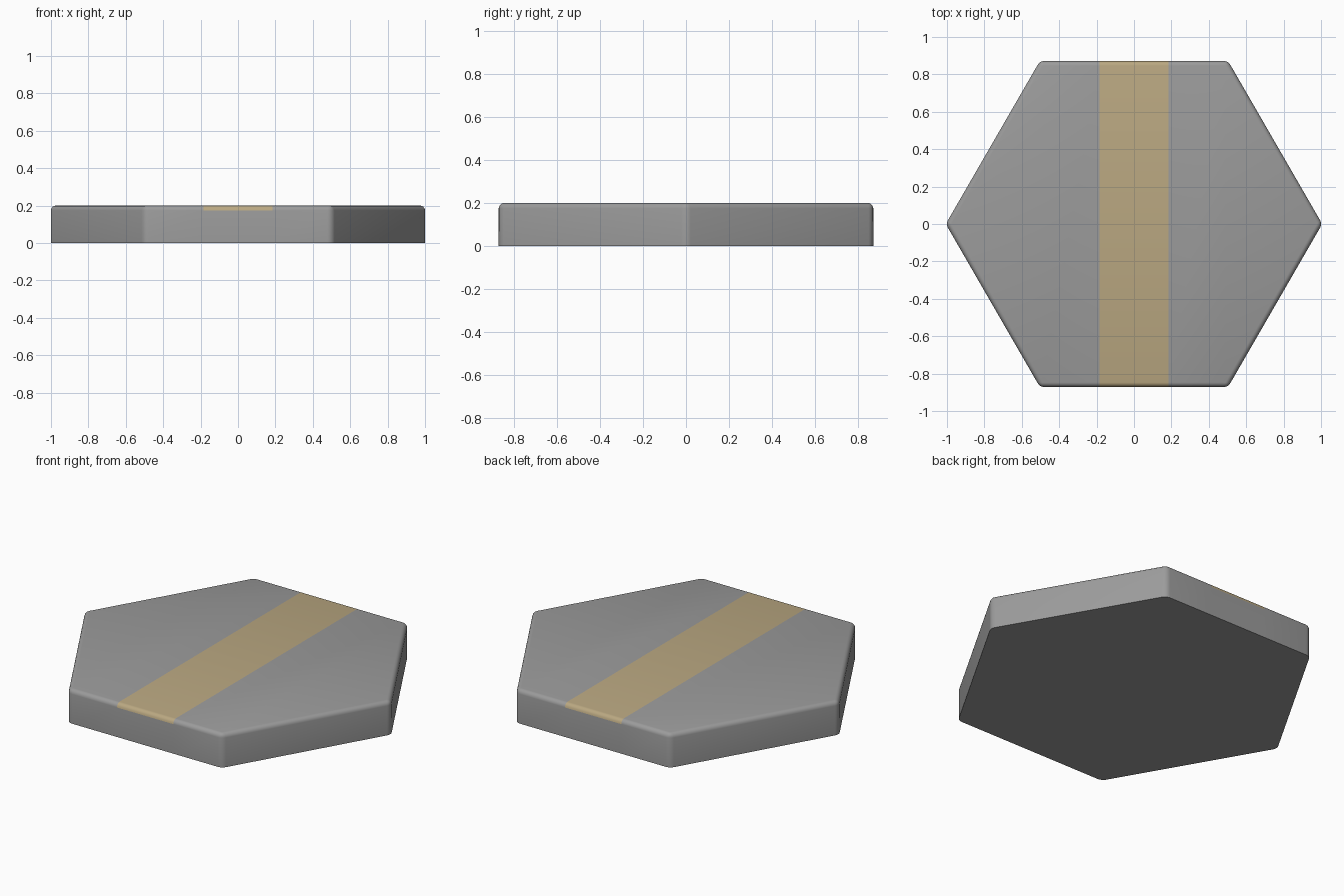
import bpy, bmesh
from math import cos, sin, radians

if "Cube" in bpy.data.objects:
    bpy.data.objects.remove(bpy.data.objects["Cube"])

HEIGHT, ROUND, STRIP = 0.2, 0.025, 0.185
RADIUS = 1.0064  # rounding the corners brings the width back to 2


def rounded_hexagon():
    """Hexagonal slab with soft top rim and corners, and a sharp base."""
    bm = bmesh.new()
    ring = [bm.verts.new((RADIUS * cos(radians(60 * i)),
                          RADIUS * sin(radians(60 * i)), 0)) for i in range(6)]
    base = bm.faces.new(ring)
    top = bmesh.ops.extrude_face_region(bm, geom=[base], use_keep_orig=True)
    bmesh.ops.translate(bm, vec=(0, 0, HEIGHT),
                        verts=[v for v in top["geom"] if isinstance(v, bmesh.types.BMVert)])
    bmesh.ops.recalc_face_normals(bm, faces=bm.faces)
    rim = [e for e in bm.edges if max(v.co.z for v in e.verts) > HEIGHT / 2]
    bmesh.ops.bevel(bm, geom=rim, offset=ROUND, offset_type='OFFSET',
                    segments=4, profile=0.5, affect='EDGES')
    # cut lines along both sides of the strip
    for x in (STRIP, -STRIP):
        bmesh.ops.bisect_plane(bm, geom=bm.verts[:] + bm.edges[:] + bm.faces[:],
                               plane_co=(x, 0, 0), plane_no=(1, 0, 0), dist=1e-5)
    return bm


def in_strip(face):
    c = face.calc_center_median()
    return abs(c.x) < STRIP and c.z > HEIGHT - ROUND


def make_part(name, keep, colour_name, colour):
    bm = rounded_hexagon()
    bmesh.ops.delete(bm, geom=[f for f in bm.faces if not keep(f)], context='FACES')
    mesh = bpy.data.meshes.new(name)
    bm.to_mesh(mesh)
    bm.free()
    obj = bpy.data.objects.new(name, mesh)
    bpy.context.collection.objects.link(obj)
    mat = bpy.data.materials.new(colour_name)
    mat.diffuse_color = (*colour, 1)
    mat.use_nodes = True
    mat.node_tree.nodes["Principled BSDF"].inputs["Base Color"].default_value = mat.diffuse_color
    mesh.materials.append(mat)
    bpy.ops.object.select_all(action='DESELECT')
    obj.select_set(True)
    bpy.context.view_layer.objects.active = obj
    bpy.ops.object.shade_smooth_by_angle(angle=radians(40))


# stone body
make_part("hex_tile", lambda f: not in_strip(f), "stone", (0.33, 0.33, 0.33))

# sandy strip across the top, following the rounded rim
make_part("path_strip", in_strip, "sand", (0.49, 0.39, 0.22))
